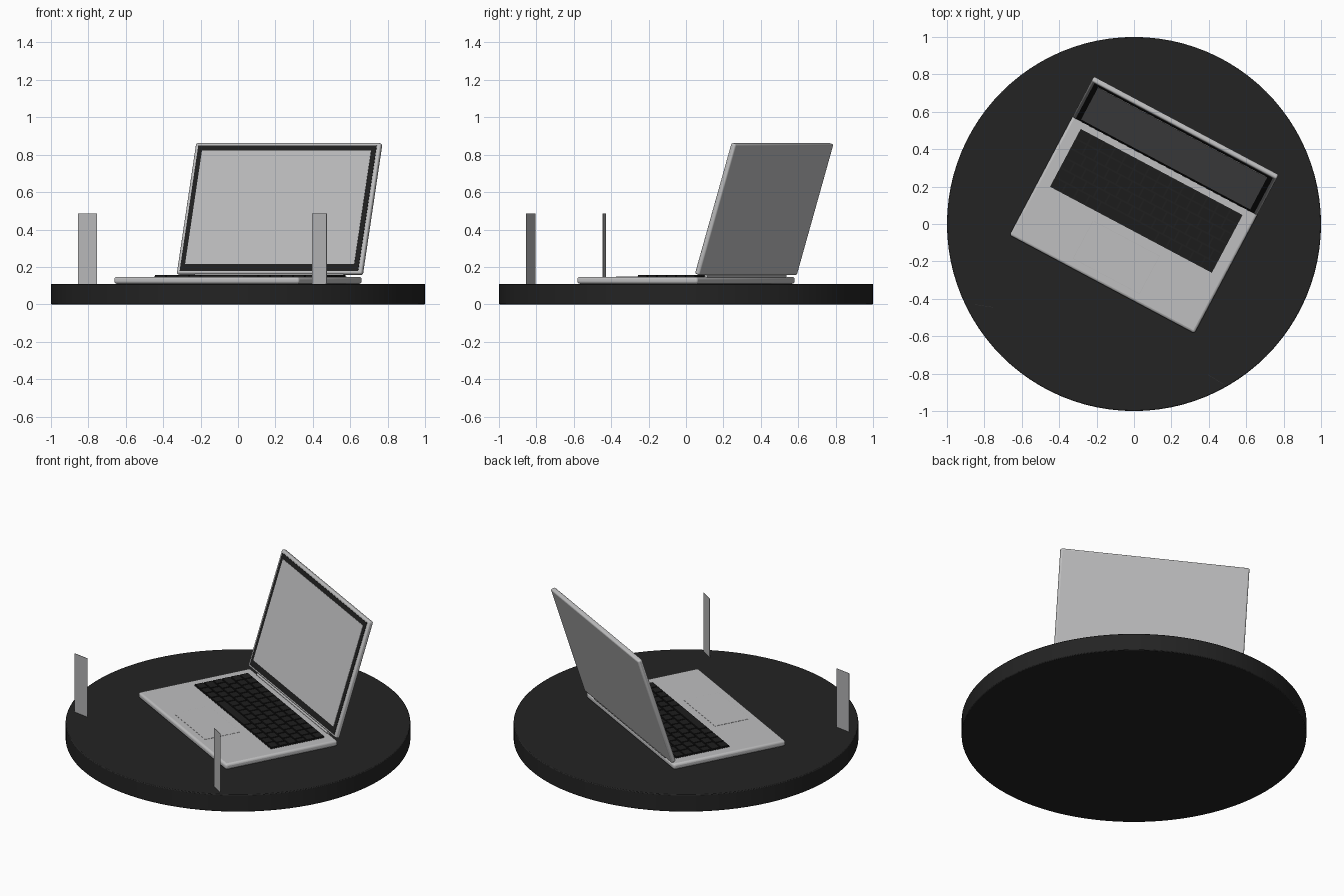
import bpy, bmesh, math
from mathutils import Matrix, Vector

if "Cube" in bpy.data.objects:
    bpy.data.objects.remove(bpy.data.objects["Cube"])


def material(name, r, g, b):
    m = bpy.data.materials.new(name)
    m.diffuse_color = (r, g, b, 1)
    m.use_nodes = True
    m.node_tree.nodes["Principled BSDF"].inputs["Base Color"].default_value = m.diffuse_color
    return m


SILVER = material("silver metal", 0.52, 0.52, 0.525)
SCREEN = material("screen grey", 0.50, 0.50, 0.51)
CARD = material("card grey", 0.47, 0.47, 0.475)
BLACK = material("table black", 0.017, 0.017, 0.017)
BEZEL = material("bezel black", 0.014, 0.014, 0.014)
KEYS = material("key black", 0.012, 0.012, 0.012)

# Shared placement of the turned laptop and its tilted lid
TURN = Matrix.Rotation(math.radians(-28), 4, 'Z')
LID = TURN @ Matrix.Translation((0, 0.348, 0.164)) @ Matrix.Rotation(math.radians(-17.6), 4, 'X')


def finish(bm, name, mat, matrix, bevel=0, segments=3):
    me = bpy.data.meshes.new(name)
    bm.to_mesh(me)
    bm.free()
    me.materials.append(mat)
    ob = bpy.data.objects.new(name, me)
    bpy.context.collection.objects.link(ob)
    ob.matrix_world = matrix
    if bevel:
        b = ob.modifiers.new("rounded edges", 'BEVEL')
        b.width = bevel
        b.segments = segments
        b.limit_method = 'ANGLE'
        bpy.ops.object.select_all(action='DESELECT')
        ob.select_set(True)
        bpy.context.view_layer.objects.active = ob
        bpy.ops.object.shade_smooth_by_angle(angle=math.radians(35))
    return ob


def add_box(bm, lo, hi):
    lo, hi = Vector(lo), Vector(hi)
    m = Matrix.Translation((lo + hi) / 2) @ Matrix.Diagonal((*(hi - lo), 1))
    bmesh.ops.create_cube(bm, size=1, matrix=m)


def box(name, lo, hi, mat, matrix=TURN, bevel=0):
    bm = bmesh.new()
    add_box(bm, lo, hi)
    return finish(bm, name, mat, matrix, bevel)


# Round table disc
bm = bmesh.new()
bmesh.ops.create_cone(bm, cap_ends=True, segments=96, radius1=1, radius2=1, depth=0.11)
finish(bm, "table_disc", BLACK, Matrix.Translation((0, 0, 0.055)), 0.005, 2)

# Laptop base, key bed and trackpad
box("laptop_base", (-0.56, -0.365, 0.11), (0.56, 0.365, 0.147), SILVER, bevel=0.013)
box("key_bed", (-0.49, -0.035, 0.145), (0.49, 0.315, 0.149), BEZEL)
box("trackpad", (-0.20, -0.315, 0.145), (0.20, -0.088, 0.1482), SILVER)

# Trackpad outline: thin dark strips
bm = bmesh.new()
for s in (-1, 1):
    add_box(bm, (s * 0.2 - 0.0015, -0.315, 0.146), (s * 0.2 + 0.0015, -0.088, 0.1478))
    y = -0.2015 + s * 0.1135
    add_box(bm, (-0.2, y - 0.0015, 0.146), (0.2, y + 0.0015, 0.1478))
finish(bm, "trackpad_outline", CARD, TURN)

# Keyboard: six staggered rows, wide space bar in the front row
bm = bmesh.new()
ROW, GAP = 0.35 / 6, 0.004
for r in range(6):
    stagger = (0, 0.3, -0.2, 0.35, 0, 0)[r]
    edges = [0] + [i + (stagger if r else 0) for i in range(1, 14)] + [14]
    if r == 0:
        edges = [e for e in edges if not 4 < e < 9]
    y = -0.035 + r * ROW
    for a, b in zip(edges, edges[1:]):
        add_box(bm, (-0.49 + a * 0.07 + GAP, y + GAP, 0.147),
                (-0.49 + b * 0.07 - GAP, y + ROW - GAP, 0.156))
finish(bm, "keyboard_keys", KEYS, TURN)

# Hinge barrel
bm = bmesh.new()
bmesh.ops.create_cone(bm, cap_ends=True, segments=16, radius1=0.01, radius2=0.01, depth=0.9,
                      matrix=Matrix.Translation((0, 0.36, 0.152)) @ Matrix.Rotation(math.pi / 2, 4, 'Y'))
finish(bm, "hinge", SILVER, TURN)

# Lid with bezel and screen plates
box("lid", (-0.56, 0, 0), (0.56, 0.03, 0.735), SILVER, LID, 0.01)
box("screen_bezel", (-0.54, -0.002, 0.014), (0.54, 0.004, 0.718), BEZEL, LID)
box("screen", (-0.512, -0.004, 0.053), (0.512, 0.002, 0.69), SCREEN, LID)

# Two thin upright cards standing on the disc
for name, p, q in (("left_card", (-0.855, -0.43), (-0.755, -0.445)),
                   ("right_card", (0.395, -0.805), (0.475, -0.855))):
    d = Vector(q) - Vector(p)
    mid = (Vector(p) + Vector(q)) / 2
    m = Matrix.Translation((mid.x, mid.y, 0)) @ Matrix.Rotation(math.atan2(d.y, d.x), 4, 'Z')
    box(name, (-d.length / 2, -0.001, 0.11), (d.length / 2, 0.001, 0.485), CARD, m)
